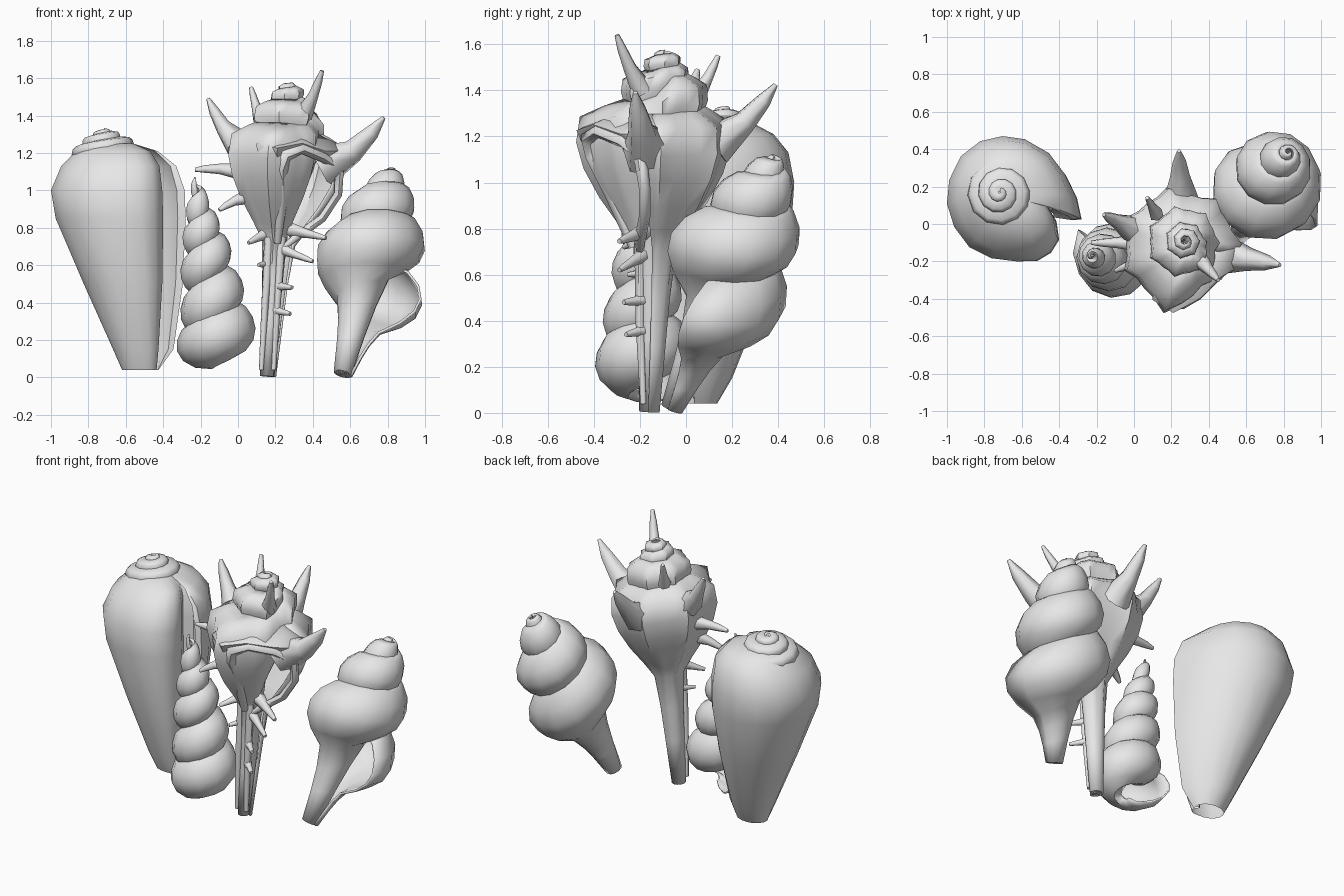
import bpy, bmesh, math
from mathutils import Vector

grey = bpy.data.materials.new("shell_grey")
grey.diffuse_color = (0.8, 0.8, 0.8, 1)


def finish(name, bm, angle=45, thickness=0):
    bmesh.ops.recalc_face_normals(bm, faces=bm.faces)
    me = bpy.data.meshes.new(name)
    bm.to_mesh(me)
    bm.free()
    me.materials.append(grey)
    ob = bpy.data.objects.new(name, me)
    bpy.context.collection.objects.link(ob)
    bpy.ops.object.select_all(action='DESELECT')
    ob.select_set(True)
    bpy.context.view_layer.objects.active = ob
    bpy.ops.object.shade_smooth_by_angle(angle=math.radians(angle))
    if thickness:
        mod = ob.modifiers.new("wall", 'SOLIDIFY')
        mod.thickness = thickness
        mod.offset = 0
    return ob


def bridge(bm, rows, closed):
    for a, b in zip(rows, rows[1:]):
        n = len(a)
        for i in range(n if closed else n - 1):
            j = (i + 1) % n
            bm.faces.new((a[i], a[j], b[j], b[i]))


def lookup(table, t):
    for a, b in zip(table, table[1:]):
        if t <= b[0]:
            f = (t - a[0]) / (b[0] - a[0])
            return [p + (q - p) * f for p, q in zip(a[1:], b[1:])]
    return table[-1][1:]


def coil(name, apex, tip, table, section, tail, end_deg, steps=12,
         ribs=0, rib_size=0, thickness=0.01, angle=45):
    """Sweep a section around the axis. Table rows: turn, depth, radius, section height."""
    apex, tip = Vector(apex), Vector(tip)
    w = (apex - tip).normalized()
    length = (apex - tip).length
    u = (Vector((1, 0, 0)) - w * w.x).normalized()
    v = w.cross(u)
    bm = bmesh.new()
    rows = []
    t0 = table[0][0]
    count = int(-t0 * steps)
    for k in range(count + 1):
        t = t0 * (1 - k / count)
        h, r, s = lookup(table, t)
        th = math.radians(end_deg) - 2 * math.pi * t
        rib = 1 + rib_size * max(0, math.cos(ribs * th)) if ribs else 1
        out = u * math.cos(th) + v * math.sin(th)
        pts = [(r * q * rib, h + a * s) for q, a in section]
        low = pts[-1][1]
        pts += [(r * q, low + (length - low) * f) for q, f in tail]
        rows.append([bm.verts.new(apex - w * d + out * q) for q, d in pts])
    bridge(bm, rows, False)
    return finish(name, bm, angle, thickness)


def add_tube(bm, pts, radii, sides=6):
    pts = [Vector(p) for p in pts]
    rows = []
    for i, p in enumerate(pts):
        d = (pts[min(i + 1, len(pts) - 1)] - pts[max(i - 1, 0)]).normalized()
        a = d.orthogonal().normalized() if i == 0 else (a - d * a.dot(d)).normalized()
        b = d.cross(a)
        rows.append([bm.verts.new(p + (a * math.cos(2 * math.pi * k / sides)
                     + b * math.sin(2 * math.pi * k / sides)) * radii[i]) for k in range(sides)])
    bridge(bm, rows, True)
    bm.faces.new(rows[0])
    bm.faces.new(rows[-1])


# Cone shell body: one rolled outline scaled down its height, with a flaring lip
outline = [(1.4, -.32), (1.32, .02), (1.13, .38), (.83, .73), (.4, .95), (0, 1), (-.4, .92),
           (-.75, .68), (-.96, .3), (-1, -.08), (-.87, -.45), (-.6, -.77), (-.2, -.95),
           (.25, -1), (.6, -.99), (.85, -.86), (1, -.65), (.95, -.35), (.75, -.05),
           (.9, .08), (1.1, -.05), (1.26, -.33)]
# height, left x, body right x, lip x, centre y, half depth
levels = [(1.25, -.82, -.56, -.56, .165, .14), (1.21, -.865, -.47, -.43, .16, .22),
          (1.13, -.945, -.42, -.33, .145, .30), (1.0, -1, -.405, -.285, .135, .335),
          (.85, -.975, -.40, -.28, .13, .33), (.5, -.825, -.405, -.295, .10, .24),
          (.15, -.668, -.425, -.345, .07, .13), (.04, -.62, -.435, -.425, .06, .075)]
bm = bmesh.new()
rows = []
for z, xl, xb, lip, yc, ry in levels:
    cx, a = (xl + xb) / 2, (xb - xl) / 2
    k = (lip - xb) / (.4 * a)
    rows.append([bm.verts.new((cx + a * (x if x <= 1 else 1 + (x - 1) * k), yc + ry * y, z))
                 for x, y in outline])
bridge(bm, rows, True)
bm.faces.new(rows[0])
finish("cone_shell_body", bm, 50)

# Cone shell spire
coil("cone_shell_spire", (-.72, .17, 1.335), (-.60, .09, .04),
     [(-3.2, .01, .025, .03), (-2, .03, .085, .04), (-1, .065, .15, .05), (0, .115, .2, .05)],
     [(.1, -.1), (.5, -.25), (.9, -.05), (1, .25), (1.05, .9), (.9, 1.5)], [], 0,
     thickness=0, angle=60)

# Turret shell
coil("turret_shell", (-.228, -.17, 1.045), (-.075, -.19, .04),
     [(-5.4, .01, .008, .06), (-4.64, .1, .05, .12), (-3.64, .23, .09, .14),
      (-2.64, .37, .13, .17), (-1.64, .58, .165, .21), (-.64, .79, .195, .24),
      (-.15, .855, .21, .22), (0, .865, .255, .2)],
     [(.25, -.5), (.55, -.57), (.83, -.4), (.97, -.15), (1, .1), (.9, .35), (.65, .56),
      (.3, .65), (.1, .55)], [], 142)

# Whelk shell with a tapering canal
coil("whelk_shell", (.83, .39, 1.12), (.56, -.06, .02),
     [(-4, .07, .02, .1), (-3.25, .1, .065, .14), (-2.25, .17, .14, .19),
      (-1.25, .35, .247, .25), (-.8, .485, .295, .3), (-.5, .56, .285, .3),
      (-.25, .64, .29, .31), (0, .74, .335, .28)],
     [(.4, -.62), (.68, -.5), (.9, -.25), (1, .03), (.95, .3), (.76, .55), (.44, .8)],
     [(.31, .3), (.23, .6), (.15, 1)], -18, thickness=.014)

# Spiny shell body and canal
coil("spiny_shell", (.275, -.09, 1.58), (.16, -.155, .005),
     [(-4, .02, .03, .08), (-3, .04, .07, .1), (-2.5, .07, .085, .15), (-2.05, .1, .1, .2),
      (-1.9, .14, .16, .25), (-1.1, .16, .175, .35), (-1, .25, .18, .45), (-.87, .3, .24, .55),
      (-.77, .32, .34, .55), (-.66, .31, .29, .55), (-.5, .3, .28, .55), (-.25, .32, .265, .55),
      (-.1, .33, .28, .55), (0, .34, .30, .53)],
     [(.45, -.16), (.7, -.09), (.97, 0), (1, .2), (.9, .4), (.7, .62), (.45, .83), (.27, 1)],
     [(.22, .3), (.18, .6), (.13, 1)], -13, steps=28, ribs=7, rib_size=.13,
     thickness=.012, angle=60)

# Shelf roofing the opening of the spiny shell, reaching out to the long spine
bm = bmesh.new()
inner = [(.13, -.25, 1.31), (.22, -.26, 1.32), (.32, -.25, 1.32), (.40, -.18, 1.31), (.46, -.06, 1.27)]
outer = [(.10, -.40, 1.24), (.21, -.47, 1.225), (.34, -.40, 1.25), (.46, -.28, 1.21), (.60, -.20, 1.21)]
under = [(.13, -.36, 1.10), (.21, -.42, 1.12), (.34, -.36, 1.21), (.45, -.25, 1.16), (.55, -.18, 1.1)]
bridge(bm, [[bm.verts.new(p) for p in line] for line in (inner, outer, under)], False)
finish("spiny_shell_shelf", bm, 60, .012)

# Raised rim around the opening
bm = bmesh.new()
add_tube(bm, [(.21, -.23, .72), (.23, -.32, .95), (.23, -.40, 1.12), (.25, -.42, 1.19),
              (.34, -.38, 1.225), (.45, -.27, 1.18), (.54, -.2, 1.12), (.535, -.18, .98),
              (.45, -.18, .85), (.31, -.20, .75), (.25, -.2, .70)],
         [.02, .035, .04, .04, .03, .03, .03, .025, .025, .025, .015])
# Two ridges bordering the canal slot
for x in (.135, .2):
    add_tube(bm, [(x + .03, -.2, .75), (x + .01, -.2, .4), (x - .01, -.185, .04)], [.025, .02, .014])
finish("spiny_shell_rim", bm, 60)

# Spines: base, tip, base radius, sag of the middle
spines = [((.35, -.19, 1.40), (.45, -.30, 1.64), .05, .02),
          ((.0, -.03, 1.25), (-.16, .05, 1.49), .08, .03),
          ((.12, .05, 1.38), (.07, .14, 1.55), .04, .01),
          ((.25, .12, 1.16), (.24, .39, 1.425), .1, .03),
          ((.45, -.16, 1.13), (.78, -.22, 1.39), .12, .05),
          ((.03, -.1, 1.10), (-.23, -.1, 1.11), .05, -.01),
          ((.06, -.18, .97), (-.10, -.25, .895), .045, -.01),
          ((.15, -.17, .77), (.055, -.27, .72), .035, 0),
          ((.16, -.17, .61), (.11, -.25, .60), .025, 0),
          ((.28, -.18, .79), (.47, -.29, .745), .04, 0),
          ((.22, -.18, .69), (.40, -.29, .62), .035, 0),
          ((.20, -.18, .49), (.29, -.27, .48), .03, 0),
          ((.19, -.18, .36), (.28, -.26, .34), .028, 0)]
bm = bmesh.new()
for base, tip, r, sag in spines:
    base, tip = Vector(base), Vector(tip)
    drop = Vector((0, 0, sag))
    add_tube(bm, [base, base.lerp(tip, .5) - drop, base.lerp(tip, .8) - drop * .6, tip],
             [r, r * .5 + .004, r * .3 + .006, .011])
finish("spiny_shell_spines", bm, 60)
